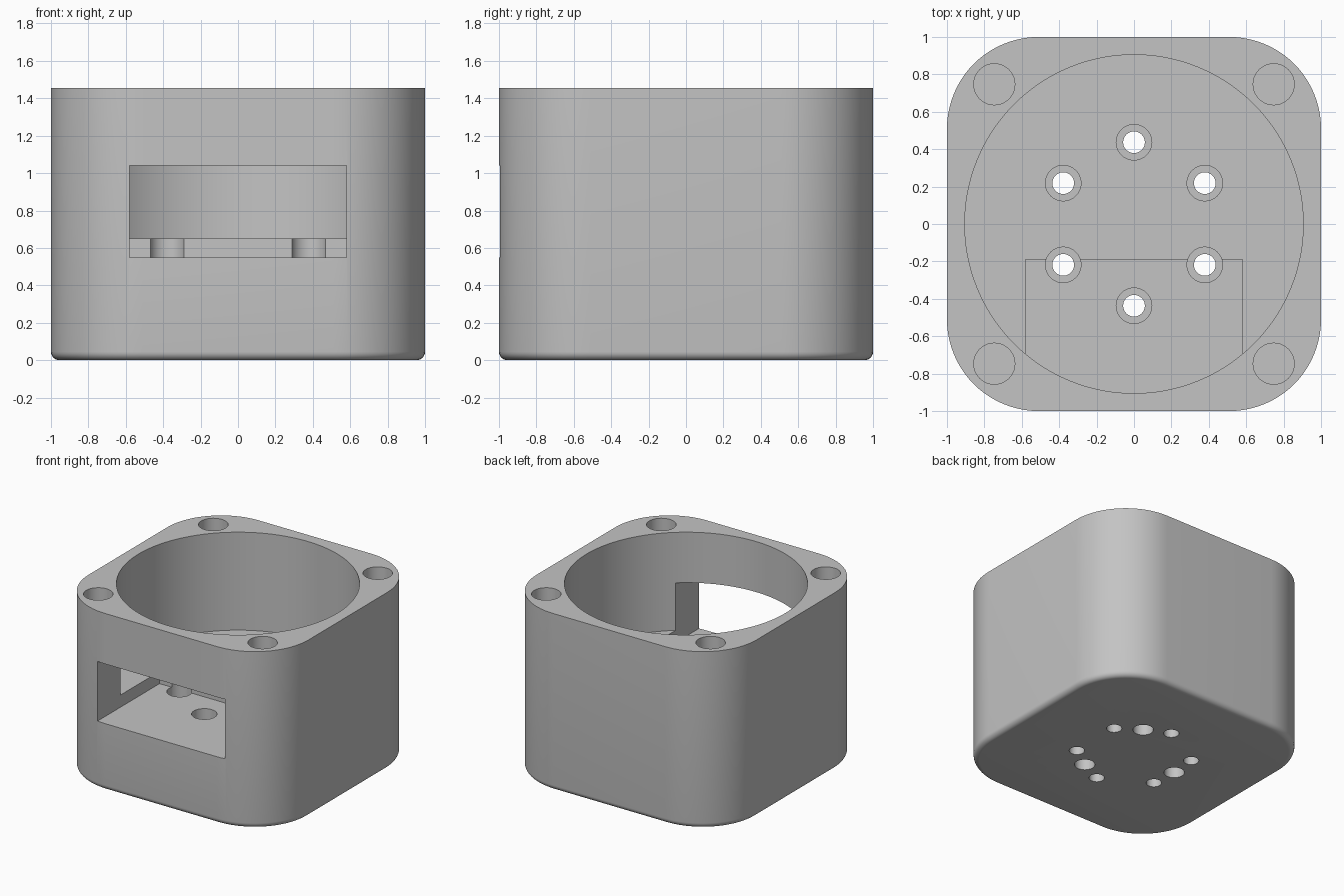
import bpy, bmesh
from math import sin, cos, pi, radians

if "Cube" in bpy.data.objects:
    bpy.data.objects.remove(bpy.data.objects["Cube"], do_unlink=True)

HEIGHT, CORNER, FILLET = 1.455, 0.49, 0.045
FLOOR = 0.65

grey = bpy.data.materials.new("light grey plastic")
grey.use_nodes = True
grey.diffuse_color = (0.55, 0.55, 0.55, 1)
grey.node_tree.nodes["Principled BSDF"].inputs["Base Color"].default_value = (0.55, 0.55, 0.55, 1)


def loft(name, rings):
    """Closed solid through a stack of equal-length point rings."""
    bm = bmesh.new()
    loops = [[bm.verts.new(p) for p in ring] for ring in rings]
    n = len(loops[0])
    for a, b in zip(loops, loops[1:]):
        for i in range(n):
            j = (i + 1) % n
            bm.faces.new((a[i], a[j], b[j], b[i]))
    bm.faces.new(loops[0][::-1])
    bm.faces.new(loops[-1])
    bmesh.ops.recalc_face_normals(bm, faces=bm.faces)
    mesh = bpy.data.meshes.new(name)
    bm.to_mesh(mesh)
    bm.free()
    mesh.materials.append(grey)
    obj = bpy.data.objects.new(name, mesh)
    bpy.context.collection.objects.link(obj)
    return obj


def rounded_square(inset, z, steps=20):
    c, r = 1 - CORNER, CORNER - inset
    points = []
    for q, (sx, sy) in enumerate(((1, 1), (-1, 1), (-1, -1), (1, -1))):
        for i in range(steps + 1):
            a = (q + i / steps) * pi / 2
            points.append((sx * c + r * cos(a), sy * c + r * sin(a), z))
    return points


def circle(x, y, r, z, n):
    return [(x + r * cos(2 * pi * i / n), y + r * sin(2 * pi * i / n), z) for i in range(n)]


def cut(body, cutter):
    mod = body.modifiers.new("cut", 'BOOLEAN')
    mod.operation = 'DIFFERENCE'
    mod.solver = 'EXACT'
    mod.object = cutter
    bpy.ops.object.modifier_apply(modifier=mod.name)
    bpy.data.objects.remove(cutter, do_unlink=True)


def drill(body, x, y, r, z0, z1, n=40):
    cut(body, loft("drill", [circle(x, y, r, z, n) for z in (z0, z1)]))


# Rounded housing block with a filleted bottom edge
rings = []
for i in range(7):
    a = i / 6 * pi / 2
    rings.append(rounded_square(FILLET * (1 - sin(a)), FILLET * (1 - cos(a))))
rings.append(rounded_square(0, HEIGHT))
housing = loft("housing", rings)
bpy.ops.object.select_all(action='DESELECT')
housing.select_set(True)
bpy.context.view_layer.objects.active = housing

# Round main cavity
drill(housing, 0, 0, 0.905, FLOOR, HEIGHT + 0.2, 128)

# Front window that runs into the floor as a shallow ledge
cut(housing, loft("window", [[(-0.58, -1.2, z), (0.58, -1.2, z), (0.58, -0.19, z), (-0.58, -0.19, z)]
                             for z in (0.55, 1.04)]))

# Corner holes in the rim
for sx in (-1, 1):
    for sy in (-1, 1):
        drill(housing, sx * 0.747, sy * 0.747, 0.11, HEIGHT - 0.35, HEIGHT + 0.1)

# Six counterbored through holes in the floor
for k in range(6):
    a = radians(30 + 60 * k)
    x, y = 0.437 * cos(a), 0.437 * sin(a)
    drill(housing, x, y, 0.095, 0.2, FLOOR + 0.05)
    drill(housing, x, y, 0.058, -0.1, 0.3)

# Three blind holes in the underside
for k in range(3):
    a = radians(60 + 120 * k)
    drill(housing, 0.395 * cos(a), 0.395 * sin(a), 0.077, -0.1, 0.3)

bpy.ops.object.shade_smooth_by_angle(angle=radians(30))
